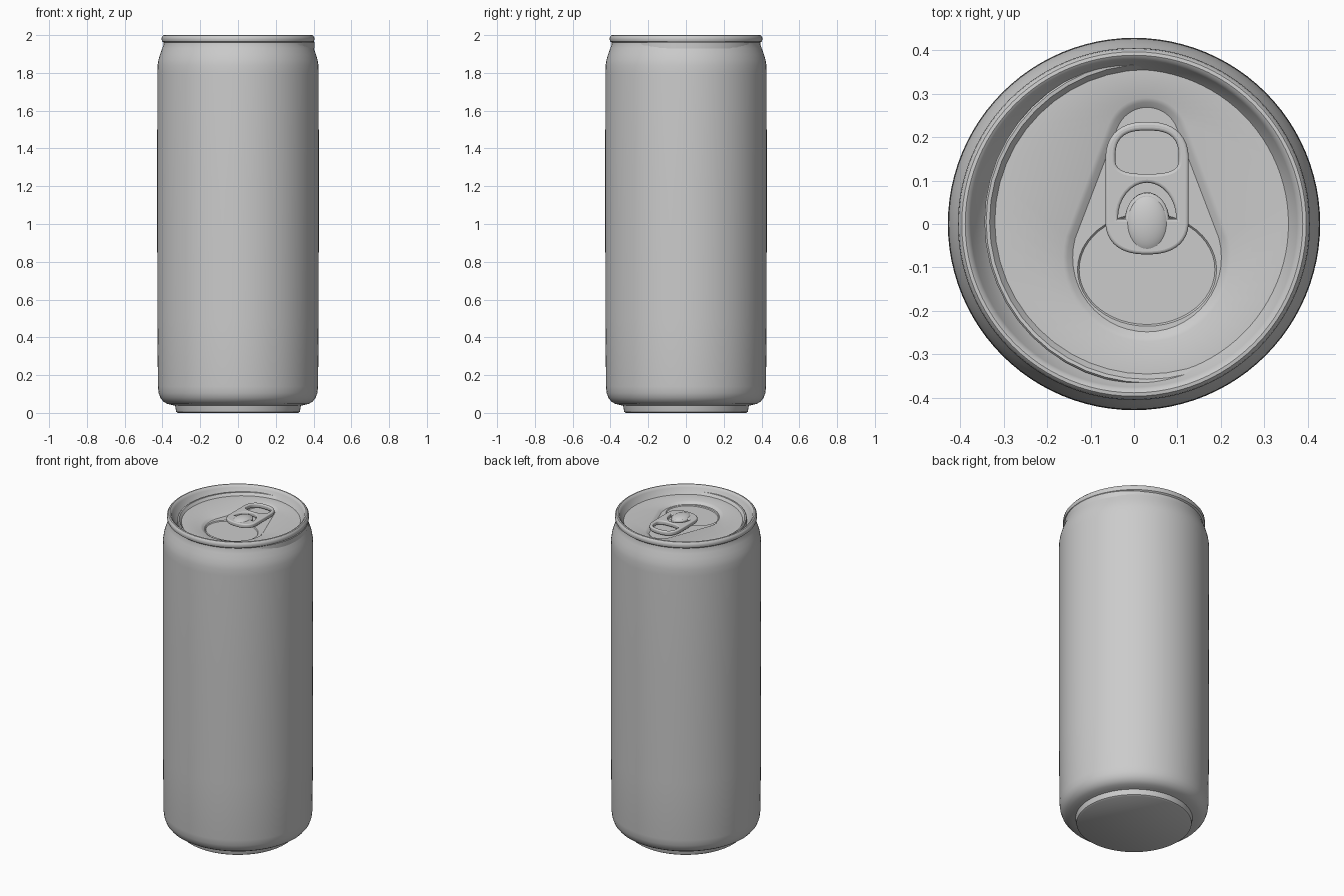
import bpy
from math import sin, cos, pi, asin

if "Cube" in bpy.data.objects:
    bpy.data.objects.remove(bpy.data.objects["Cube"])

LID_X, LID_Y = 0.03, 0.005


def smooth(obj, angle=0.6):
    bpy.ops.object.select_all(action='DESELECT')
    obj.select_set(True)
    bpy.context.view_layer.objects.active = obj
    bpy.ops.object.shade_smooth_by_angle(angle=angle)


def skin_loops(name, loops, cap_start=False, cap_end=False):
    """Join equal-sized loops of points with quads, optionally capping the ends."""
    n = len(loops[0])
    verts = [p for loop in loops for p in loop]
    faces = []
    for k in range(len(loops) - 1):
        a, b = k * n, (k + 1) * n
        for i in range(n):
            j = (i + 1) % n
            faces.append((a + i, a + j, b + j, b + i))
    if cap_start:
        faces.append(tuple(reversed(range(n))))
    if cap_end:
        faces.append(tuple(range(len(verts) - n, len(verts))))
    mesh = bpy.data.meshes.new(name)
    mesh.from_pydata(verts, [], faces)
    obj = bpy.data.objects.new(name, mesh)
    bpy.context.collection.objects.link(obj)
    smooth(obj)
    return obj


def oval(rx, ry, z, n, cy=0.0):
    return [(rx * cos(2 * pi * i / n), cy + ry * sin(2 * pi * i / n), z) for i in range(n)]


# Can body: foot, wall, neck, rolled rim and inner rim wall
body_profile = [
    (0.318, 0.0), (0.327, 0.006), (0.33, 0.02), (0.333, 0.038), (0.35, 0.042),
    (0.375, 0.048), (0.395, 0.06), (0.411, 0.08), (0.42, 0.105), (0.424, 0.14),
    (0.427, 0.5), (0.428, 1.2), (0.427, 1.80), (0.426, 1.84), (0.421, 1.87),
    (0.412, 1.90), (0.401, 1.93), (0.394, 1.95), (0.393, 1.96), (0.402, 1.967),
    (0.405, 1.978), (0.403, 1.991), (0.396, 1.999), (0.388, 2.0), (0.38, 1.995),
    (0.375, 1.984), (0.362, 1.96), (0.345, 1.935), (0.335, 1.925)]
skin_loops("can_body", [oval(r, r, z, 96) for r, z in body_profile], cap_start=True)


# Lid: raised edge, flat panel, teardrop recess and scored mouth
def teardrop(inset, z, n):
    top_y, top_r, low_y, low_r = 0.19, 0.095, -0.082, 0.193
    split = asin((low_r - top_r) / (top_y - low_y))
    pts = []
    for i in range(n):
        t = 2 * pi * i / n
        cy, r = (top_y, top_r) if split < t < pi - split else (low_y, low_r)
        pts.append(((r - inset) * cos(t), cy + (r - inset) * sin(t), z))
    return pts


N = 48
lid_profile = [(0.374, 1.93), (0.374, 1.962), (0.37, 1.967), (0.362, 1.966), (0.35, 1.95)]
lid_loops = [oval(r, r, z, N) for r, z in lid_profile]
lid_loops += [teardrop(0.0, 1.95, N), teardrop(0.01, 1.945, N), teardrop(0.022, 1.936, N)]
lid_loops += [oval(0.16, 0.13, 1.936, N, -0.11), oval(0.156, 0.126, 1.931, N, -0.11)]
lid = skin_loops("lid", lid_loops, cap_end=True)
lid.location = (LID_X, LID_Y, 0)


# Pull tab: filled flat curve with a finger hole and a curved slot
def rounded(a, top, bottom, cy_top, cy_bottom, power, n=40):
    pts = []
    for i in range(n):
        t = 2 * pi * (i + 0.5) / n
        c, s = cos(t), sin(t)
        x = a * abs(c) ** (2 / power) * (1 if c > 0 else -1)
        y = abs(s) ** (2 / power)
        pts.append((x, cy_top + top * y if s > 0 else cy_bottom - bottom * y))
    return pts


arc = [pi * i / 16 for i in range(17)]
slot = [(0.067 * cos(t), 0.012 + 0.083 * sin(t)) for t in arc]
slot += [(0.05 * cos(t), 0.012 + 0.06 * sin(t)) for t in reversed(arc)]
outlines = [rounded(0.096, 0.09, 0.08, 0.145, 0.01, 2.4),
            rounded(0.073, 0.065, 0.035, 0.15, 0.15, 2.8), slot]

curve = bpy.data.curves.new("pull_tab", 'CURVE')
curve.dimensions = '2D'
curve.fill_mode = 'BOTH'
curve.extrude = 0.006
curve.bevel_depth = 0.007
curve.bevel_resolution = 3
curve.offset = -0.007
for outline in outlines:
    spline = curve.splines.new('POLY')
    spline.points.add(len(outline) - 1)
    for point, (x, y) in zip(spline.points, outline):
        point.co = (x, y, 0, 1)
    spline.use_cyclic_u = True
tab = bpy.data.objects.new("pull_tab", curve)
bpy.context.collection.objects.link(tab)
tab.location = (LID_X, 0, 1.96)
bpy.ops.object.select_all(action='DESELECT')
tab.select_set(True)
bpy.context.view_layer.objects.active = tab
bpy.ops.object.convert(target='MESH')
smooth(bpy.context.view_layer.objects.active)

# Domed nose in the middle of the tab
bpy.ops.mesh.primitive_uv_sphere_add(segments=32, ring_count=16, radius=1,
                                     location=(LID_X, 0.003, 1.96))
nose = bpy.context.object
nose.name = "tab_nose"
nose.scale = (0.052, 0.07, 0.026)
smooth(nose)
